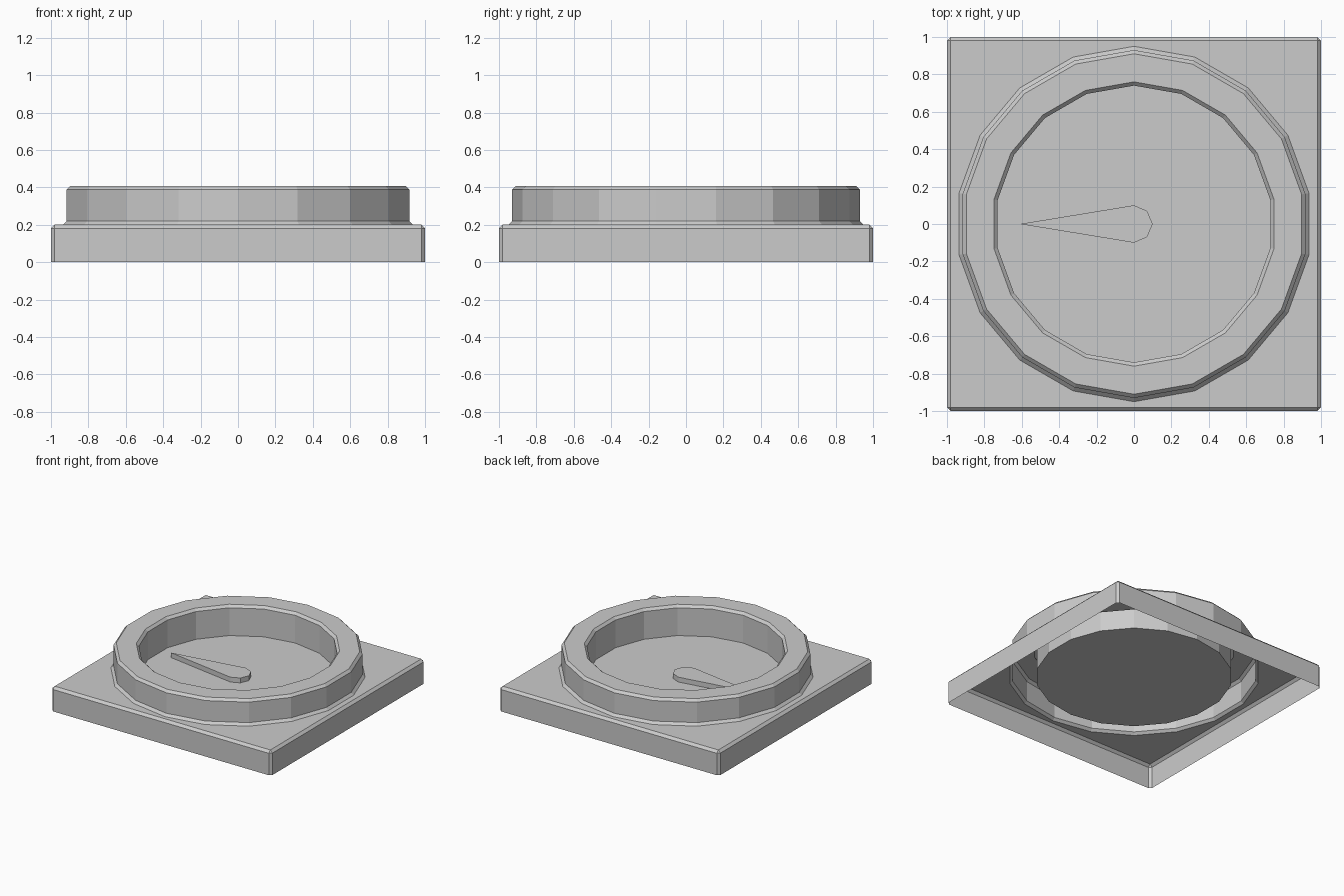
import bpy, bmesh
from math import sin, cos, pi

if "Cube" in bpy.data.objects:
    bpy.data.objects.remove(bpy.data.objects["Cube"])

SIDES = 18
FLOOR_Z = 0.16


def finish(bm, name):
    mesh = bpy.data.meshes.new(name)
    bm.to_mesh(mesh)
    bm.free()
    obj = bpy.data.objects.new(name, mesh)
    bpy.context.collection.objects.link(obj)
    return obj


def circle(bm, r, z):
    # polygon with one corner on +y
    return [bm.verts.new((r * cos(pi / 2 + 2 * pi * i / SIDES),
                          r * sin(pi / 2 + 2 * pi * i / SIDES), z))
            for i in range(SIDES)]


def bridge(bm, lower, upper):
    n = len(lower)
    for i in range(n):
        j = (i + 1) % n
        bm.faces.new((lower[i], lower[j], upper[j], upper[i]))


# base plate: hollow square shell, open below, bevelled edges
bm = bmesh.new()
bmesh.ops.create_cube(bm, size=2)
for v in bm.verts:
    v.co.z = 0.1 + v.co.z * 0.1
bm.normal_update()
bmesh.ops.delete(bm, geom=[f for f in bm.faces if f.normal.z < -0.9],
                 context='FACES_ONLY')
bmesh.ops.bevel(bm, geom=[e for e in bm.edges if not e.is_boundary],
                offset=0.02, segments=1, profile=0.5, affect='EDGES')
bm.normal_update()
# round opening in the top of the plate
top = max((f for f in bm.faces if f.normal.z > 0.9), key=lambda f: f.calc_area())
outline = list(top.edges)
bmesh.ops.delete(bm, geom=[top], context='FACES_ONLY')
ring = circle(bm, 0.95, 0.2)
hole = [bm.edges.new((ring[i], ring[(i + 1) % SIDES])) for i in range(SIDES)]
bmesh.ops.triangle_fill(bm, edges=outline + hole, use_beauty=True,
                        normal=(0, 0, 1))
# merge the triangles into broad flat faces
bmesh.ops.dissolve_limit(bm, angle_limit=0.01, verts=bm.verts[:], edges=bm.edges[:])
finish(bm, "base_plate")

# raised rim with sunken floor: revolved profile
bm = bmesh.new()
profile = [(0.95, 0.2), (0.93, 0.22), (0.93, 0.388), (0.91, 0.408),
           (0.76, 0.408), (0.74, 0.388), (0.74, FLOOR_Z)]
loops = [circle(bm, r, z) for r, z in profile]
for a, b in zip(loops, loops[1:]):
    bridge(bm, a, b)
bm.faces.new(loops[-1])
finish(bm, "round_rim_and_floor")

# teardrop pointer lying on the floor
bm = bmesh.new()
shape = [(-0.61, 0), (0, -0.1), (0.07, -0.07), (0.1, 0), (0.07, 0.07), (0, 0.1)]
low, high = [[bm.verts.new((x, y, z)) for x, y in shape] for z in (FLOOR_Z, 0.2)]
bridge(bm, low, high)
bm.faces.new(high)
finish(bm, "pointer")
